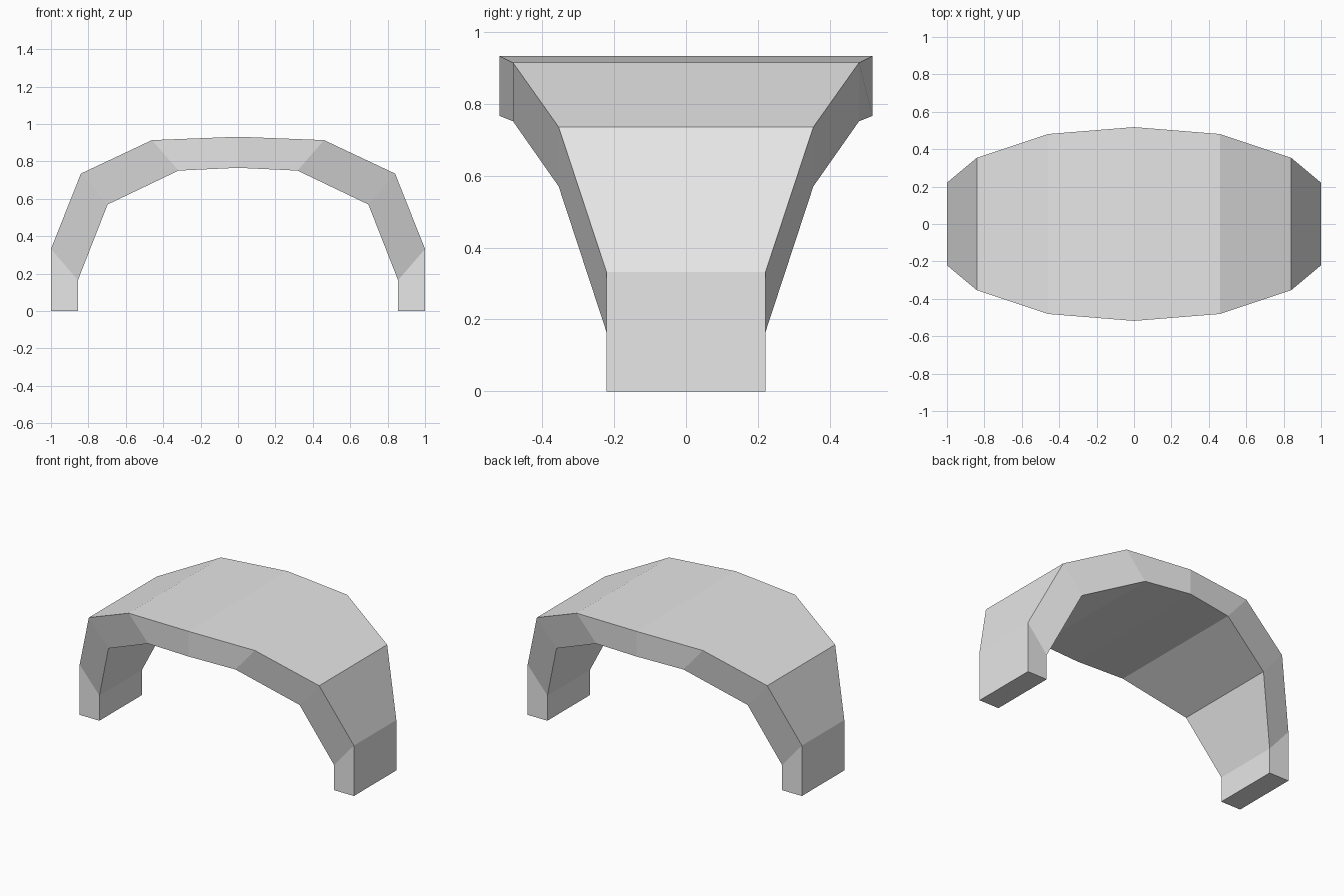
import bpy
import bmesh

cube = bpy.data.objects.get("Cube")
if cube:
    bpy.data.objects.remove(cube, do_unlink=True)

# Plain grey surface
grey = bpy.data.materials.new("light_grey")
grey.use_nodes = True
colour = (0.8, 0.8, 0.8, 1)
grey.diffuse_color = colour
grey.node_tree.nodes["Principled BSDF"].inputs["Base Color"].default_value = colour

# Half-arch stations from foot to crown: outer (x, z), inner (x, z), half depth
stations = [
    ((1.0, 0.0), (0.856, 0.0), 0.221),
    ((1.0, 0.332), (0.856, 0.165), 0.221),
    ((0.84, 0.735), (0.697, 0.57), 0.354),
    ((0.46, 0.914), (0.318, 0.751), 0.481),
    ((0.0, 0.932), (0.0, 0.766), 0.518),
]

# Skin the stations with quads, closing only the foot
bm = bmesh.new()
rings = []
for outer, inner, depth in stations:
    corners = [(outer, -depth), (outer, depth), (inner, depth), (inner, -depth)]
    rings.append([bm.verts.new((x, y, z)) for (x, z), y in corners])
for lower, upper in zip(rings, rings[1:]):
    for i in range(4):
        j = (i + 1) % 4
        bm.faces.new((lower[i], lower[j], upper[j], upper[i]))
bm.faces.new(rings[0][::-1])
bm.normal_update()

# Face the foot downwards and make the rest agree with it
bmesh.ops.recalc_face_normals(bm, faces=bm.faces)
if min(bm.faces, key=lambda f: f.calc_center_median().z).normal.z > 0:
    bmesh.ops.reverse_faces(bm, faces=bm.faces)

mesh = bpy.data.meshes.new("arched_band")
bm.to_mesh(mesh)
bm.free()
mesh.materials.append(grey)
band = bpy.data.objects.new("arched_band", mesh)
bpy.context.collection.objects.link(band)

# Mirror the half across the crown
mirror = band.modifiers.new("Mirror", "MIRROR")
mirror.use_axis = (True, False, False)
mirror.use_clip = True
